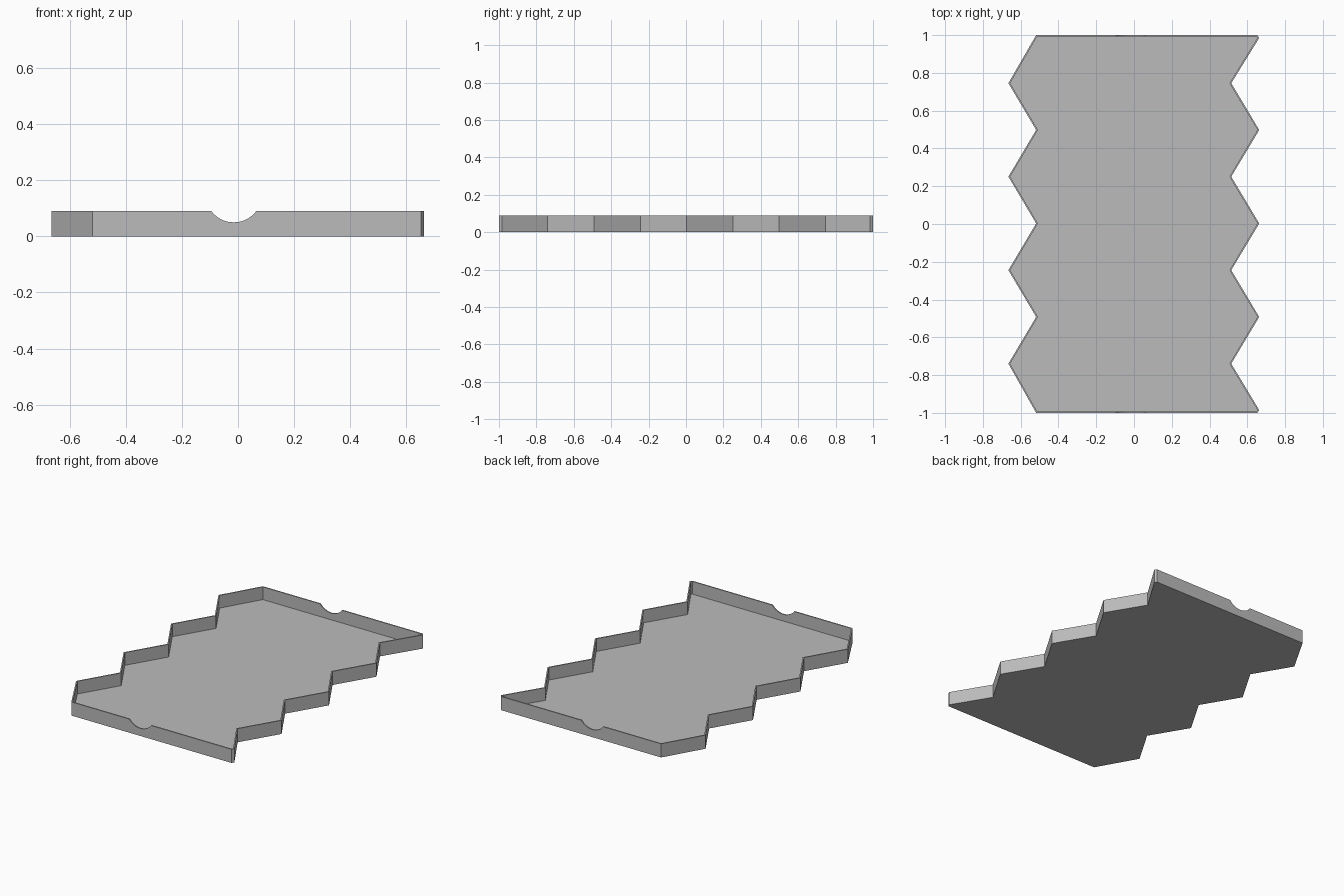
import bpy, bmesh
from math import pi

cube = bpy.data.objects.get("Cube")
if cube:
    bpy.data.objects.remove(cube, do_unlink=True)

HEIGHT, FLOOR, WALL = 0.09, 0.006, 0.008
STEP = 0.2475          # spacing of the zigzag points

grey = bpy.data.materials.new("light_grey")
grey.use_nodes = True
colour = (0.5, 0.5, 0.5, 1)
grey.diffuse_color = colour
grey.node_tree.nodes["Principled BSDF"].inputs["Base Color"].default_value = colour

# Zigzag outline: the two long sides run parallel
ys = [-1] + [i * STEP + 0.003 for i in range(-3, 4)] + [1]
right_side = [(0.515 if i % 2 else 0.663, y) for i, y in enumerate(ys)]
left_side = [(-0.665 if i % 2 else -0.518, y) for i, y in enumerate(ys)]
# Clipped tips on the two sharp corners
right_side[0:1] = [(0.653, -1), (0.663, -0.985)]
right_side[-1:] = [(0.663, 0.985), (0.653, 1)]
outline = right_side + left_side[::-1]

# Tray: extruded outline, hollowed from above
bm = bmesh.new()
base = bm.faces.new([bm.verts.new((x, y, 0)) for x, y in outline])
ext = bmesh.ops.extrude_face_region(bm, geom=[base], use_keep_orig=True)["geom"]
bmesh.ops.translate(bm, vec=(0, 0, HEIGHT),
                    verts=[g for g in ext if isinstance(g, bmesh.types.BMVert)])
bmesh.ops.recalc_face_normals(bm, faces=bm.faces[:])
top = next(f for f in bm.faces if f.normal.z > 0.9)
bmesh.ops.inset_region(bm, faces=[top], thickness=WALL, use_even_offset=True)
inner = bmesh.ops.extrude_face_region(bm, geom=[top])["geom"]
bmesh.ops.translate(bm, vec=(0, 0, FLOOR - HEIGHT),
                    verts=[g for g in inner if isinstance(g, bmesh.types.BMVert)])
if top.is_valid:
    bmesh.ops.delete(bm, geom=[top], context='FACES_ONLY')
bmesh.ops.recalc_face_normals(bm, faces=bm.faces[:])
mesh = bpy.data.meshes.new("zigzag_tray")
bm.to_mesh(mesh)
bm.free()
mesh.materials.append(grey)
tray = bpy.data.objects.new("zigzag_tray", mesh)
bpy.context.collection.objects.link(tray)

# Rounded finger notch through both end walls
bpy.ops.mesh.primitive_cylinder_add(vertices=64, radius=0.1, depth=2.4,
                                    location=(-0.015, 0, 0.15), rotation=(pi / 2, 0, 0))
cutter = bpy.context.object
cutter.name = "notch_cutter"
cutter.hide_render = True
cutter.data.materials.append(grey)
cut = tray.modifiers.new("finger_notches", 'BOOLEAN')
cut.operation = 'DIFFERENCE'
cut.solver = 'EXACT'
cut.object = cutter

bpy.ops.object.select_all(action='DESELECT')
tray.select_set(True)
bpy.context.view_layer.objects.active = tray
bpy.ops.object.modifier_apply(modifier=cut.name)
bpy.data.objects.remove(cutter, do_unlink=True)
bpy.ops.object.shade_smooth_by_angle(angle=pi / 6)
